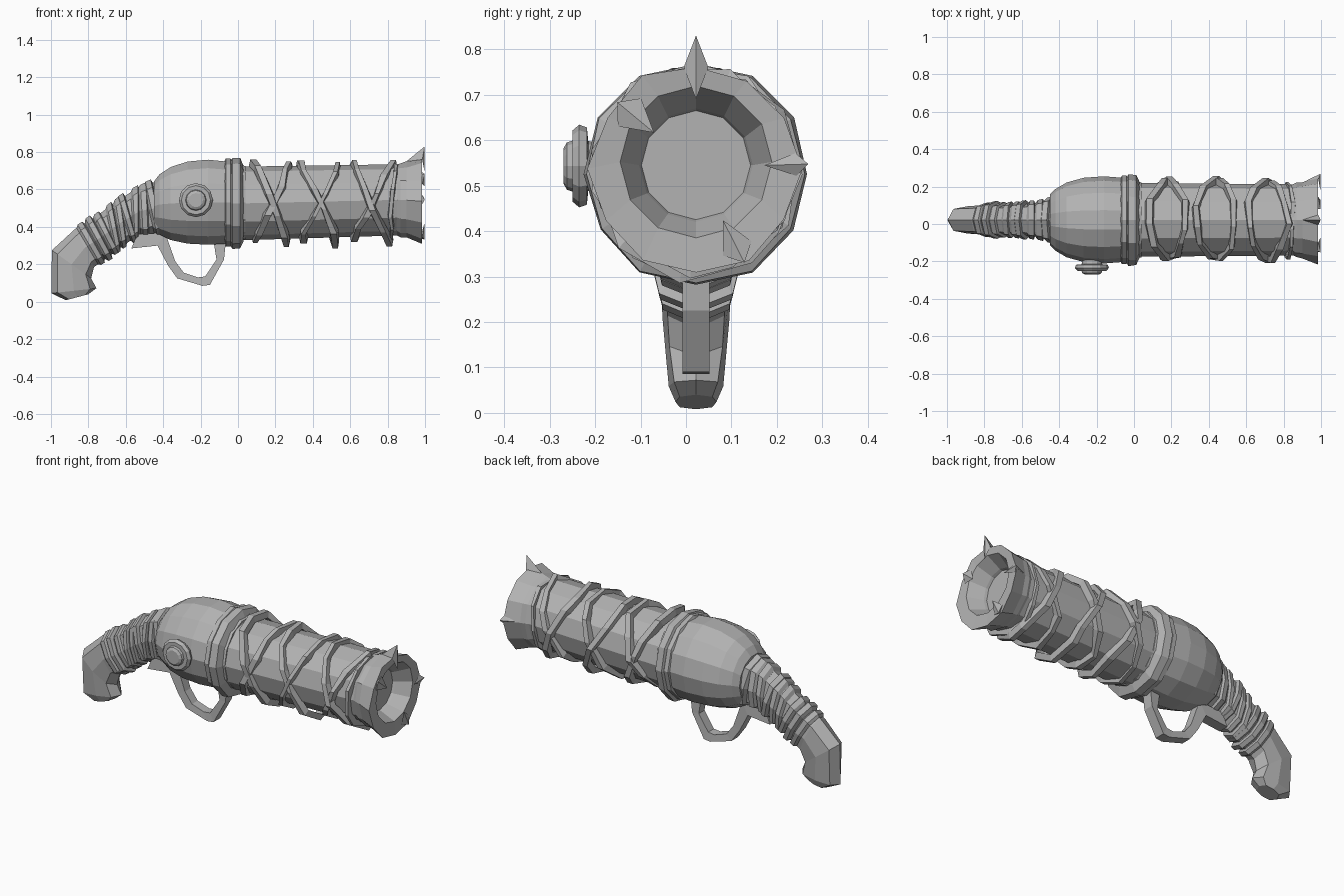
import bpy, bmesh, math, random
from mathutils import Vector

random.seed(4)
cube = bpy.data.objects.get("Cube")
if cube:
    bpy.data.objects.remove(cube)

metal = bpy.data.materials.new("grey")
metal.use_nodes = True
GREY = (0.45, 0.45, 0.45, 1)
metal.diffuse_color = GREY
metal.node_tree.nodes["Principled BSDF"].inputs["Base Color"].default_value = GREY
YC = 0.022  # mid plane of the model


def loft(name, rings, loop=False, caps=True):
    """Skin a list of equal-sized point rings."""
    bm = bmesh.new()
    rows = [[bm.verts.new(p) for p in ring] for ring in rings]
    pairs = list(zip(rows, rows[1:]))
    if loop:
        pairs.append((rows[-1], rows[0]))
    for a, b in pairs:
        for i in range(len(a)):
            j = (i + 1) % len(a)
            bm.faces.new((a[i], a[j], b[j], b[i]))
    if caps and not loop:
        bm.faces.new(rows[0])
        bm.faces.new(rows[-1])
    bmesh.ops.recalc_face_normals(bm, faces=bm.faces)
    mesh = bpy.data.meshes.new(name)
    bm.to_mesh(mesh)
    bm.free()
    mesh.materials.append(metal)
    obj = bpy.data.objects.new(name, mesh)
    bpy.context.collection.objects.link(obj)
    return obj


def circle(x, zc, r, n=12, wobble=0.0):
    """Ring of points around the barrel axis."""
    pts = []
    for i in range(n):
        a = math.tau * i / n
        q = r + random.uniform(-wobble, wobble)
        pts.append((x, YC + q * math.cos(a), zc + q * math.sin(a)))
    return pts


def turned(name, stations, n=12, wobble=0.0):
    return loft(name, [circle(x, z, r, n, wobble) for x, z, r in stations])


# Rounded body and collar rings
turned("body", [(-0.45, 0.51, 0.135), (-0.42, 0.52, 0.165), (-0.36, 0.525, 0.2),
                (-0.27, 0.53, 0.225), (-0.16, 0.532, 0.233), (-0.06, 0.53, 0.225),
                (0.04, 0.53, 0.2)], 14)
turned("rear_collar", [(-0.072, 0.53, 0.222), (-0.065, 0.53, 0.236),
                       (-0.04, 0.53, 0.236), (-0.03, 0.53, 0.222)])
turned("front_collar", [(-0.04, 0.525, 0.225), (-0.03, 0.525, 0.246),
                        (0.012, 0.525, 0.243), (0.03, 0.525, 0.2)], 12, 0.004)

# Barrel with flared muzzle and open bore
turned("barrel", [(0.0, 0.525, 0.197), (0.88, 0.545, 0.19), (0.88, 0.545, 0.13)])
loft("muzzle", [circle(0.84, 0.545, 0.185), circle(0.87, 0.545, 0.2, wobble=0.006),
                circle(0.9, 0.543, 0.203, wobble=0.006),
                circle(0.985, 0.537, 0.231, wobble=0.01),
                circle(0.98, 0.552, 0.167), circle(0.9, 0.545, 0.125),
                circle(0.885, 0.545, 0.12)], caps=False)
bore_end = turned("bore_end", [(0.885, 0.545, 0.14), (0.882, 0.545, 0.14)])


# Thorns on the muzzle rim
def thorn(name, angle, base, tip, half, x_back):
    out = Vector((0, math.cos(angle), math.sin(angle)))
    side = Vector((0, -out.z, out.y))
    c = Vector((0, YC, 0.54))
    foot = [Vector((x_back, 0, 0)) + c + out * (base - 0.01),
            Vector((0.985, 0, 0)) + c + out * base + side * half,
            Vector((0.998, 0, 0)) + c + out * (base - 0.07),
            Vector((0.985, 0, 0)) + c + out * base - side * half]
    point = Vector((0.998, 0, 0)) + c + out * tip
    top = [point + (p - point) * 0.02 for p in foot]
    loft(name, [foot, top])


thorn("top_thorn", math.pi / 2, 0.22, 0.29, 0.027, 0.9)
thorn("left_thorn", 0.03, 0.22, 0.247, 0.025, 0.92)
thorn("right_thorn", 2.45, 0.19, 0.225, 0.04, 0.92)
thorn("bottom_thorn", -1.1, 0.2, 0.235, 0.035, 0.91)


# Crossed bindings: slanted, uneven straps around the barrel
def strap(name, x0, slant, r, sag=0.0, n=11, width=0.021):
    rings = []
    for i in range(n):
        a = math.tau * (i + random.uniform(-0.2, 0.2)) / n
        c, s = math.cos(a), math.sin(a)
        x = x0 + slant * s + random.uniform(-0.012, 0.012)
        outer = r + random.uniform(-0.012, 0.014) + sag * max(0, -s) ** 3
        inner = outer - 0.035
        w = width * random.uniform(0.75, 1.25)
        rings.append([(x + dx, YC + q * c, 0.535 + q * s) for dx, q in
                      ((-w, inner), (-w * 0.7, outer), (w * 0.7, outer), (w, inner))])
    loft(name, rings, loop=True)


for k, (x, slant, sag) in enumerate([(0.175, 0.095, 0.015), (0.43, 0.1, 0.03), (0.71, 0.1, 0.0)]):
    strap(f"strap_forward_{k + 1}", x + 0.01, slant, 0.221)
    strap(f"strap_backward_{k + 1}", x, -slant, 0.226, sag)
strap("strap_end", 0.83, 0.02, 0.21, width=0.013)

# Curved grip: upper edge, lower edge and half width of each section
GRIP = [((-0.42, 0.65), (-0.40, 0.37), 0.11), ((-0.55, 0.60), (-0.52, 0.36), 0.088),
        ((-0.66, 0.53), (-0.60, 0.31), 0.082), ((-0.76, 0.455), (-0.68, 0.25), 0.08),
        ((-0.87, 0.39), (-0.77, 0.185), 0.078), ((-0.995, 0.275), (-0.785, 0.125), 0.073),
        ((-0.998, 0.045), (-0.757, 0.072), 0.06), ((-0.92, 0.008), (-0.80, 0.04), 0.045)]


def grip_at(t):
    i = min(int(t), len(GRIP) - 2)
    f = t - i
    (u0, l0, w0), (u1, l1, w1) = GRIP[i], GRIP[i + 1]
    return (Vector(u0).lerp(Vector(u1), f), Vector(l0).lerp(Vector(l1), f), w0 + (w1 - w0) * f)


def grip_section(t_up, t_low, grow=0.0):
    up, low, w = grip_at(t_up)[0], grip_at(t_low)[1], grip_at((t_up + t_low) / 2)[2]
    mid, half = (up + low) / 2, (up - low) / 2
    half = half * (1 + grow / half.length)
    w += grow
    pts = []
    for y, h in ((0, 1), (0.8, 0.72), (1, 0), (0.8, -0.72), (0, -1),
                 (-0.8, -0.72), (-1, 0), (-0.8, 0.72)):
        p = mid + half * h
        pts.append((p.x, YC + w * y, p.y))
    return pts


loft("grip", [grip_section(i, i) for i in range(len(GRIP))])

# Overlapping wrapping on the grip
BANDS = 9
for k in range(BANDS):
    t = 0.15 + k * 0.415
    tilt = random.uniform(-0.14, 0.14)
    g = random.uniform(0.012, 0.022)
    spans = ((0, 0), (0.05, g), (0.27, g * 0.9), (0.38, 0))
    loft(f"grip_wrap_{k + 1}",
         [grip_section(max(0, t + d + tilt), max(0, t + d - tilt), e) for d, e in spans])

# Trigger guard: outer and inner edge of a flat bar
outer = [(-0.57, 0.285), (-0.43, 0.30), (-0.375, 0.195), (-0.325, 0.125),
         (-0.19, 0.085), (-0.15, 0.09), (-0.075, 0.225), (-0.065, 0.32)]
inner = [(-0.54, 0.36), (-0.39, 0.37), (-0.335, 0.215), (-0.29, 0.155),
         (-0.215, 0.13), (-0.175, 0.135), (-0.115, 0.225), (-0.13, 0.32)]
loft("trigger_guard", [[(o[0], YC - 0.03, o[1]), (o[0], YC + 0.03, o[1]),
                        (i[0], YC + 0.026, i[1]), (i[0], YC - 0.026, i[1])]
                       for o, i in zip(outer, inner)])


# Side knob, turned about the y axis
def knob_ring(y, r, n=12):
    return [(-0.225 + r * math.cos(math.tau * i / n), y,
             0.543 + r * math.sin(math.tau * i / n)) for i in range(n)]


loft("side_knob", [knob_ring(y, r) for y, r in
                   ((-0.15, 0.065), (-0.19, 0.05), (-0.215, 0.055), (-0.218, 0.085),
                    (-0.235, 0.091), (-0.25, 0.078), (-0.25, 0.056), (-0.262, 0.052),
                    (-0.27, 0.038))])
